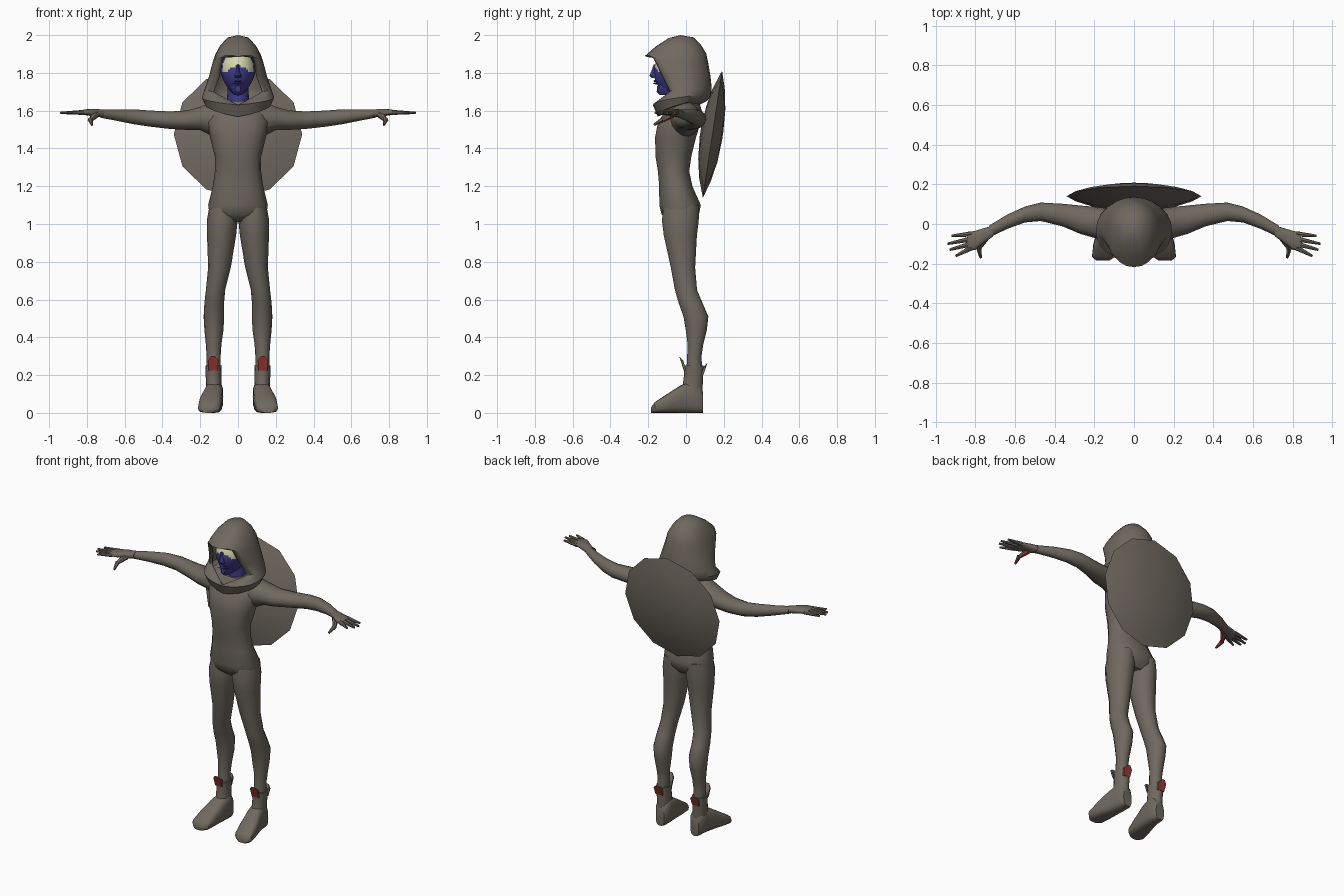
import bpy, bmesh
from math import sin, cos, pi, radians
from mathutils import Vector, Matrix

cube = bpy.data.objects.get("Cube")
if cube:
    bpy.data.objects.remove(cube, do_unlink=True)


def material(name, rgb):
    m = bpy.data.materials.new(name)
    m.use_nodes = True
    m.diffuse_color = (*rgb, 1)
    m.node_tree.nodes["Principled BSDF"].inputs["Base Color"].default_value = (*rgb, 1)
    return m


CLOTH = material("grey brown cloth", (0.16, 0.14, 0.115))
SKIN = material("indigo skin", (0.05, 0.045, 0.25))
PALE = material("pale yellow", (0.68, 0.68, 0.42))
RED = material("dull red", (0.32, 0.04, 0.03))
made = []


def finish(name, bm, mats, mirror=False, rule=None):
    """Turn a bmesh into an object; rule(face) picks the material slot."""
    bmesh.ops.remove_doubles(bm, verts=bm.verts, dist=0.0005)
    bmesh.ops.recalc_face_normals(bm, faces=bm.faces)
    bm.normal_update()
    if rule:
        for f in bm.faces:
            f.material_index = int(rule(f))
    me = bpy.data.meshes.new(name)
    bm.to_mesh(me)
    bm.free()
    for m in mats:
        me.materials.append(m)
    ob = bpy.data.objects.new(name, me)
    bpy.context.collection.objects.link(ob)
    if mirror:
        ob.modifiers.new("Mirror", 'MIRROR')
    made.append(ob)
    return ob


def skin_rings(bm, rings, closed=True):
    rows = [[bm.verts.new(p) for p in r] for r in rings]
    n = len(rows[0])
    for a, b in zip(rows, rows[1:]):
        for k in range(n if closed else n - 1):
            j = (k + 1) % n
            bm.faces.new((a[k], a[j], b[j], b[k]))
    return rows


def power(v, e):
    return (1 if v > 0 else -1) * abs(v) ** e


def loft(name, axis, stations, mats=(CLOTH,), n=14, e=1.0, **kw):
    """Stations are (position, u0, u1, v0, v1) along the given axis."""
    bm = bmesh.new()
    rings = []
    for t, u0, u1, v0, v1 in stations:
        ring = []
        for k in range(n):
            a = 2 * pi * k / n
            u = (u0 + u1) / 2 + (u1 - u0) / 2 * power(cos(a), e)
            v = (v0 + v1) / 2 + (v1 - v0) / 2 * power(sin(a), e)
            ring.append({"x": (t, u, v), "y": (u, t, v), "z": (u, v, t)}[axis])
        rings.append(ring)
    rows = skin_rings(bm, rings)
    bm.faces.new(rows[0])
    bm.faces.new(rows[-1])
    return finish(name, bm, mats, **kw)


def digit(name, a, b, r, **kw):
    """Tapered finger from a to b."""
    a, b = Vector(a), Vector(b)
    bm = bmesh.new()
    rot = (b - a).to_track_quat('Z', 'Y').to_matrix().to_4x4()
    bmesh.ops.create_cone(bm, cap_ends=True, segments=7, radius1=r, radius2=r * 0.45,
                          depth=(b - a).length,
                          matrix=Matrix.Translation((a + b) / 2) @ rot)
    return finish(name, bm, kw.pop("mats", (CLOTH,)), mirror=True, **kw)


# Torso
loft("torso", "z", [
    (1.01, -0.08, 0.08, -0.08, 0.04), (1.05, -0.15, 0.15, -0.13, 0.07),
    (1.10, -0.158, 0.158, -0.143, 0.08), (1.20, -0.133, 0.133, -0.143, 0.035),
    (1.28, -0.122, 0.122, -0.15, 0.018), (1.36, -0.123, 0.123, -0.163, 0.03),
    (1.46, -0.148, 0.148, -0.165, 0.055), (1.54, -0.165, 0.165, -0.15, 0.08),
    (1.60, -0.15, 0.15, -0.11, 0.085), (1.65, -0.1, 0.1, -0.08, 0.07)], n=18, e=0.9)

# Legs
loft("legs", "z", [
    (0.20, 0.092, 0.168, 0.0, 0.088), (0.30, 0.092, 0.166, 0.005, 0.083),
    (0.36, 0.088, 0.17, 0.008, 0.092), (0.44, 0.077, 0.178, -0.003, 0.112),
    (0.51, 0.073, 0.182, -0.015, 0.12), (0.58, 0.074, 0.178, -0.04, 0.09),
    (0.65, 0.068, 0.17, -0.06, 0.06), (0.77, 0.038, 0.158, -0.082, 0.05),
    (0.94, 0.01, 0.164, -0.12, 0.06), (1.02, 0.002, 0.165, -0.13, 0.07),
    (1.10, 0.01, 0.15, -0.12, 0.07)], mirror=True)

# Boots
loft("boot_feet", "y", [
    (-0.185, 0.125, 0.19, 0, 0.03), (-0.165, 0.095, 0.212, 0, 0.057),
    (-0.10, 0.085, 0.205, 0, 0.10), (-0.03, 0.08, 0.185, 0, 0.145),
    (0.03, 0.078, 0.172, 0, 0.17), (0.07, 0.08, 0.168, 0, 0.15),
    (0.09, 0.095, 0.155, 0, 0.11)], e=0.65, n=16, mirror=True)
loft("boot_shafts", "z", [
    (0.08, 0.082, 0.17, -0.04, 0.088), (0.15, 0.087, 0.17, -0.018, 0.09),
    (0.20, 0.088, 0.171, -0.012, 0.092), (0.25, 0.086, 0.173, -0.014, 0.095)], mirror=True)


def cuff_flap(name, base_y, tip_y, z0, z1, out):
    """Pointed boot flap with a red outer face."""
    bm = bmesh.new()
    zm = z0 + (z1 - z0) * 0.7
    ym = base_y + (tip_y - base_y) * 0.6
    rings = []
    for d in (0, -out * 0.012):
        rings.append([(0.108, base_y + d, z0), (0.155, base_y + d, z0), (0.16, ym + d, zm),
                      (0.142, tip_y, z1), (0.122, tip_y, z1), (0.104, ym + d, zm)])
    rows = skin_rings(bm, rings)
    bm.faces.new(rows[0])
    bm.faces.new(rows[1])
    finish(name, bm, (CLOTH, RED), mirror=True, rule=lambda f: f.normal.y * out > 0.6)


cuff_flap("front_boot_flaps", -0.012, -0.036, 0.225, 0.30, -1)
cuff_flap("back_boot_flaps", 0.092, 0.114, 0.20, 0.265, 1)

# Arms and hands
loft("arms", "x", [
    (0.06, -0.10, 0.07, 1.45, 1.655), (0.14, -0.085, 0.08, 1.465, 1.648),
    (0.20, -0.07, 0.087, 1.495, 1.622), (0.27, -0.05, 0.093, 1.497, 1.602),
    (0.36, -0.012, 0.102, 1.502, 1.597), (0.47, 0.015, 0.108, 1.515, 1.602),
    (0.55, 0.008, 0.088, 1.527, 1.608), (0.64, -0.025, 0.047, 1.545, 1.608),
    (0.73, -0.068, -0.008, 1.563, 1.607)], mirror=True)
loft("palms", "x", [
    (0.71, -0.062, -0.008, 1.565, 1.606), (0.76, -0.098, -0.022, 1.568, 1.61),
    (0.80, -0.13, -0.034, 1.575, 1.608), (0.84, -0.132, -0.042, 1.578, 1.602)],
    e=0.8, mirror=True)
for i, (y0, x1, y1) in enumerate([(-0.05, 0.92, -0.06), (-0.075, 0.94, -0.10),
                                  (-0.10, 0.93, -0.13), (-0.12, 0.90, -0.162)]):
    digit("finger_" + str(i + 1), (0.82, y0, 1.59), (x1, y1, 1.588), 0.014)
digit("thumbs", (0.755, -0.075, 1.58), (0.785, -0.13, 1.545), 0.021,
      mats=(CLOTH, RED), rule=lambda f: f.normal.z < -0.5)
digit("thumb_tips", (0.782, -0.122, 1.552), (0.773, -0.17, 1.525), 0.014,
      mats=(CLOTH, RED), rule=lambda f: f.normal.z < -0.4)

# Head with pale eye band
bm = bmesh.new()
bmesh.ops.create_uvsphere(bm, u_segments=40, v_segments=32, radius=1)
for v in bm.verts:
    jaw = 1 - 0.3 * max(0, -v.co.z)
    v.co = Vector((v.co.x * 0.092 * jaw, -0.055 + v.co.y * 0.115, 1.805 + v.co.z * 0.125))


def eye_band(f):
    c = f.calc_center_median()
    return f.normal.y < -0.3 and 1.843 - 0.55 * abs(c.x) < c.z < 1.89 and abs(c.x) < 0.08


finish("head", bm, (SKIN, PALE), rule=eye_band)
loft("neck", "z", [(1.60, -0.06, 0.06, -0.07, 0.05), (1.74, -0.055, 0.055, -0.07, 0.04)], (SKIN,))

# Nose, lips and chin
loft("nose", "z", [(1.773, -0.018, 0.018, -0.18, -0.13), (1.785, -0.02, 0.02, -0.193, -0.13),
                   (1.81, -0.011, 0.011, -0.183, -0.13), (1.845, -0.007, 0.007, -0.171, -0.13)],
     (SKIN,), n=8)
for name, z in (("upper_lip", 1.757), ("lower_lip", 1.745)):
    loft(name, "x", [(-0.03, -0.15, -0.13, z - 0.002, z + 0.002),
                     (0, -0.175, -0.13, z - 0.006, z + 0.006),
                     (0.03, -0.15, -0.13, z - 0.002, z + 0.002)], (SKIN,), n=8)
loft("chin", "z", [(1.683, -0.02, 0.02, -0.14, -0.06), (1.70, -0.034, 0.034, -0.158, -0.05),
                   (1.73, -0.045, 0.045, -0.155, -0.05)], (SKIN,), n=10)

# Hood: half arcs from the opening edge round to the back, then mirrored
# (front z, back z, opening x, opening y, half width, widest y, back y)
levels = [
    (2.0, 2.0, 0, -0.03, 0, -0.03, -0.03), (1.985, 1.988, 0, -0.09, 0.055, -0.03, 0.04),
    (1.94, 1.945, 0, -0.16, 0.095, -0.03, 0.082), (1.89, 1.90, 0, -0.217, 0.12, -0.03, 0.108),
    (1.882, 1.85, 0.075, -0.175, 0.134, -0.03, 0.118),
    (1.78, 1.78, 0.098, -0.125, 0.154, -0.02, 0.13),
    (1.70, 1.72, 0.13, -0.085, 0.176, -0.015, 0.136),
    (1.63, 1.68, 0, -0.175, 0.192, -0.03, 0.134),
    (1.568, 1.65, 0, -0.15, 0.175, -0.03, 0.11), (1.60, 1.62, 0, -0.08, 0.07, -0.02, 0.05)]
STEPS = 12
arcs = []
for zf, zb, xo, yo, w, ym, b in levels:
    arc = []
    for k in range(STEPS + 1):
        t = k / STEPS
        a = pi * t
        if t <= 0.5:
            x = xo + (w - xo) * abs(sin(a)) ** 0.85
            y = ym + (yo - ym) * abs(cos(a)) ** 0.85
        else:
            x, y = w * sin(a), ym + (b - ym) * abs(cos(a))
        arc.append((0 if k == STEPS else x, y, zf + (zb - zf) * min(1, t * 1.6)))
    arcs.append(arc)
bm = bmesh.new()
skin_rings(bm, arcs, closed=False)
bmesh.ops.dissolve_degenerate(bm, dist=0.0005, edges=bm.edges)
hood = finish("hood", bm, (CLOTH,), mirror=True)
bm = bmesh.new()
bm.from_mesh(hood.data)
if sum(f.normal.dot(f.calc_center_median() - Vector((0, -0.02, 1.78))) for f in bm.faces) < 0:
    bmesh.ops.reverse_faces(bm, faces=bm.faces)
bm.to_mesh(hood.data)
bm.free()
rim = hood.modifiers.new("Thickness", 'SOLIDIFY')
rim.thickness = 0.012
rim.offset = -1

# Shield on the back, a twelve-sided lens
shield = loft("shield", "y", [(y, -r, r, -r, r) for y, r in (
    (-0.065, 0.02), (-0.055, 0.14), (-0.035, 0.24), (0, 0.34),
    (0.028, 0.25), (0.048, 0.14), (0.055, 0.02))], n=12)
shield.location = (0, 0.14, 1.475)
shield.rotation_euler = (-0.15, 0, 0)

# Smooth shading with sharp creases kept
bpy.ops.object.select_all(action='DESELECT')
for ob in made:
    ob.select_set(True)
bpy.context.view_layer.objects.active = made[0]
bpy.ops.object.shade_smooth_by_angle(angle=radians(40))
